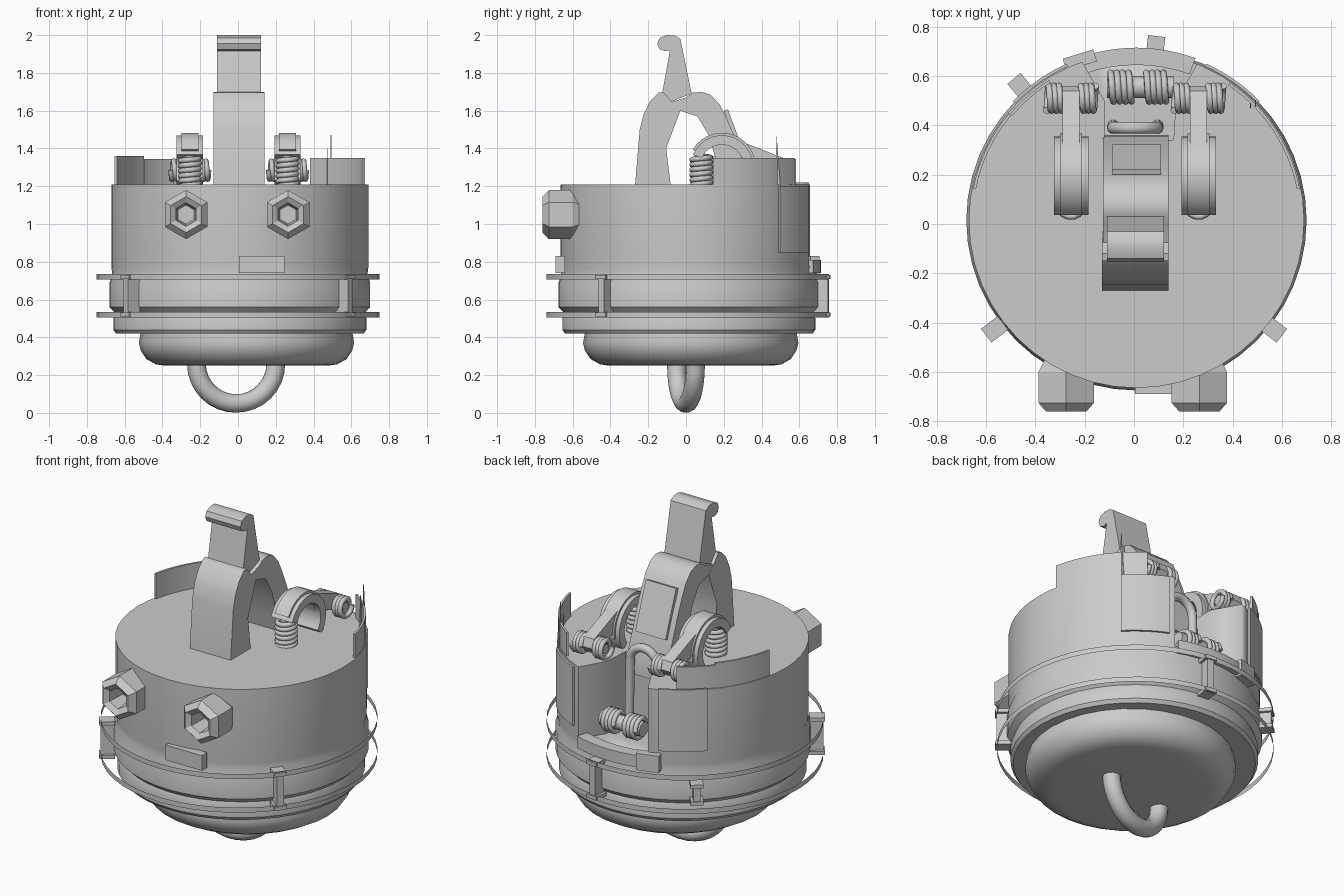
import bpy, bmesh
from math import sin, cos, pi, radians
from mathutils import Matrix, Vector

if "Cube" in bpy.data.objects:
    bpy.data.objects.remove(bpy.data.objects["Cube"])

CX, CY = 0.01, 0.015          # body axis


def finish(name, bm, smooth=True, matrix=None):
    bmesh.ops.remove_doubles(bm, verts=bm.verts, dist=1e-5)
    bmesh.ops.recalc_face_normals(bm, faces=bm.faces)
    me = bpy.data.meshes.new(name)
    bm.to_mesh(me)
    bm.free()
    ob = bpy.data.objects.new(name, me)
    bpy.context.collection.objects.link(ob)
    if matrix:
        me.transform(matrix)
    if smooth:
        activate(ob)
        bpy.ops.object.shade_smooth_by_angle(angle=radians(32))
    return ob


def activate(ob):
    bpy.ops.object.select_all(action='DESELECT')
    ob.select_set(True)
    bpy.context.view_layer.objects.active = ob


def sweep(name, prof, a0, a1, n, center=(CX, CY), closed=False, matrix=None, smooth=True):
    """Sweep an (r, z) profile about a vertical axis from a0 to a1 degrees."""
    bm = bmesh.new()
    rows = []
    for i in range(n + 1):
        a = radians(a0 + (a1 - a0) * i / n)
        rows.append([bm.verts.new((center[0] + r * cos(a), center[1] + r * sin(a), z)) for r, z in prof])
    m = len(prof)
    for p, q in zip(rows, rows[1:]):
        for j in range(m if closed else m - 1):
            k = (j + 1) % m
            bm.faces.new((p[j], q[j], q[k], p[k]))
    if closed and abs(a1 - a0) < 359:
        bm.faces.new(rows[0])
        bm.faces.new(rows[-1])
    return finish(name, bm, smooth, matrix)


def prism(name, pts, lo, hi, axis='x'):
    """Extrude a polygon: (y, z) points along x, or (x, y) points along z."""
    bm = bmesh.new()
    ends = []
    for t in (lo, hi):
        ends.append([bm.verts.new((t, u, v) if axis == 'x' else (u, v, t)) for u, v in pts])
    bm.faces.new(ends[0])
    bm.faces.new(ends[1])
    n = len(pts)
    for i in range(n):
        j = (i + 1) % n
        bm.faces.new((ends[0][i], ends[0][j], ends[1][j], ends[1][i]))
    return finish(name, bm)


def box(name, c, size, rot=0.0):
    bm = bmesh.new()
    bmesh.ops.create_cube(bm, size=1)
    return finish(name, bm, False, Matrix.Translation(c) @ Matrix.Rotation(rot, 4, 'Z') @ Matrix.Diagonal((*size, 1)))


def tube(name, pts, r, res=2):
    cu = bpy.data.curves.new(name, 'CURVE')
    cu.dimensions = '3D'
    cu.bevel_depth, cu.bevel_resolution, cu.use_fill_caps = r, res, True
    sp = cu.splines.new('POLY')
    sp.points.add(len(pts) - 1)
    for p, c in zip(sp.points, pts):
        p.co = (*c, 1)
    ob = bpy.data.objects.new(name, cu)
    bpy.context.collection.objects.link(ob)
    activate(ob)
    bpy.ops.object.convert(target='MESH')
    bpy.ops.object.shade_smooth_by_angle(angle=radians(50))
    return ob


def spring(name, start, end, R, r, turns):
    s, e = Vector(start), Vector(end)
    q = (e - s).to_track_quat('Z', 'Y')
    n = int(turns * 14)
    tube(name, [s.lerp(e, i / n) + q @ Vector((R * cos(2 * pi * i / 14), R * sin(2 * pi * i / 14), 0))
                for i in range(n + 1)], r)


# Drum body with a flared notch cut into the back
body = sweep('drum_body', [(0, .42), (.655, .42), (.67, .44), (.67, .50), (.66, .53), (.69, .56), (.69, .69),
                           (.675, .73), (.68, .77), (.68, 1.21), (0, 1.21)], 0, 360, 48)
cutter = prism('notch_cutter', [(-.12, .34), (.16, .34), (.17, .5), (.33, .78), (-.28, .78), (-.12, .5)], .78, 1.4, 'z')
cutter.hide_render = True
mod = body.modifiers.new('notch', 'BOOLEAN')
mod.operation, mod.object, mod.solver = 'DIFFERENCE', cutter, 'EXACT'
activate(body)
bpy.ops.object.modifier_apply(modifier='notch')
bpy.data.objects.remove(cutter)

# Rounded base pan
sweep('base_pan', [(0, .43), (.56, .43), (.57, .37), (.56, .33), (.53, .285), (.48, .257), (.43, .25), (0, .25)],
      0, 360, 32, (.045, .025))

# Hanging hook, slightly twisted
tube('bottom_hook', [(-.24, -.05, .31)] +
     [(-.01 - .21 * cos(a), -.05 * cos(a), .26 - .21 * sin(a)) for a in [pi * i / 16 for i in range(17)]] +
     [(.22, .05, .31)], .05, 4)

# Two thin hoop bands and the clips holding them
for name, z in (('lower_hoop', .505), ('upper_hoop', .705)):
    sweep(name, [(.748, z), (.748, z + .03)], 0, 360, 48, (0, .01))
for i, a in enumerate((-37.7, 217.7, 83, 130)):
    t = radians(a)
    ctr = Vector((cos(t), sin(t), 0))
    h = .20 if i < 3 else .1
    box(f'hoop_clip_post_{i}', ctr * .71 + Vector((0, .01, .62)), (.08, .04, h), t)
    for z in (.62 - h / 2, .62 + h / 2):
        box(f'hoop_clip_pad_{i}', ctr * .715 + Vector((0, .01, z)), (.085, .07, .022), t)

# Hexagonal socket bolts on the front
bolt = [(0, .13), (.05, .13), (.062, .02), (.095, 0), (.13, .035), (.13, .16), (.10, .21), (0, .21)]
for x in (-.275, .265):
    sweep('hex_bolt', bolt, 30, 390, 6, (0, 0), smooth=False,
          matrix=Matrix.Translation((x, -.76, 1.05)) @ Matrix.Rotation(radians(-90), 4, 'X') @
          Matrix.Rotation(radians(60), 4, 'Z'))

# Small plates on the skirt
box('front_plate', (.125, -.665, .785), (.24, .05, .09))
box('rear_plate', (-.22, .665, .78), (.13, .05, .1), radians(17))
sweep('notch_sill', [(.63, .74), (.70, .74), (.70, .81), (.63, .81)], 70, 110, 8, closed=True)

# Raised collar walls and rear armour panels beside the notch
def strip(name, a0, a1, r, z0, z1):
    sweep(name, [(r - .012, z0), (r, z0), (r, z1), (r - .012, z1)], a0, a1, 8, closed=True)

strip('collar_right', 11, 56, .675, 1.2, 1.35)
strip('collar_left_front', 140, 169, .675, 1.2, 1.36)
strip('collar_left_rear', 122, 140, .67, 1.2, 1.345)
strip('rear_panel_right', 44, 66, .695, .85, 1.2)
strip('rear_panel_left', 114, 136, .695, .85, 1.22)
for x, z in ((.47, 1.40), (.49, 1.47)):
    prism('torn_sliver', [(.47, 1.2), (.50, 1.2), (.48, z)], x, x + .005)

# Central A-shaped lever
prism('lever_front_leg', [(-.27, 1.2), (-.245, 1.5), (-.225, 1.58), (-.19, 1.65), (-.145, 1.695), (-.12, 1.70),
                          (-.07, 1.64), (-.03, 1.6), (-.105, 1.4), (-.08, 1.2)], -.13, .14)
prism('lever_rear_leg', [(-.11, 1.635), (.0, 1.67), (.035, 1.695), (.08, 1.70), (.13, 1.685), (.18, 1.63),
                         (.215, 1.56), (.25, 1.48), (.355, 1.2), (.36, 1.1), (.21, 1.1), (.17, 1.3),
                         (.12, 1.47), (.06, 1.57), (-.03, 1.6)], -.125, .14)
prism('lever_handle', [(-.11, 1.635), (-.13, 1.67), (-.085, 1.92), (-.11, 1.915), (-.14, 1.925), (-.152, 1.955),
                       (-.14, 1.985), (-.1, 2.0), (-.06, 1.998), (-.03, 1.98), (.03, 1.69)], -.11, .122)
prism('blank_plaque', [(.20, 1.6), (.222, 1.607), (.322, 1.337), (.30, 1.33)], -.09, .11)

# Curved rocker arms with their upright and cross springs
def side_profile(R, a0, a1, n):
    return [(.19 + R * cos(radians(a0 + (a1 - a0) * i / n)), 1.305 + R * sin(radians(a0 + (a1 - a0) * i / n)))
            for i in range(n + 1)]

for x in (-.255, .262):
    prism('rocker_arc', side_profile(.165, 158, -40, 16) + side_profile(.115, -40, 158, 16), x - .07, x + .07)
    prism('rocker_rib', side_profile(.178, 150, -10, 14) + side_profile(.15, -10, 150, 14), x - .045, x + .045)
    prism('rocker_link', [(.26, 1.445), (.31, 1.43), (.54, 1.34), (.56, 1.29), (.53, 1.25), (.30, 1.33)],
          x - .035, x + .035)
    spring('upright_spring', (x, .08, 1.2), (x, .08, 1.36), .05, .014, 6)
    tube('upright_pin', [(x, .08, 1.2), (x, .08, 1.37)], .035)
    tube('cross_pin', [(x - .09, .51, 1.285), (x + .09, .51, 1.285)], .03)
    for s in (-1, 1):
        spring('cross_spring', (x + s * .04, .51, 1.285), (x + s * .1, .51, 1.285), .05, .014, 3)

# Spring and wire loop inside the notch
tube('notch_pin', [(-.11, .555, .9), (.16, .555, .9)], .045)
for a, b in ((-.095, -.01), (.05, .13)):
    spring('notch_spring', (a, .555, .9), (b, .555, .9), .058, .014, 3.5)
arc = [(.005 - .09 * cos(pi * i / 12), .39, 1.2 + .09 * sin(pi * i / 12)) for i in range(13)]
tube('wire_loop', [(-.085, .40, .82)] + arc + [(.095, .40, .82)], .025, 3)
